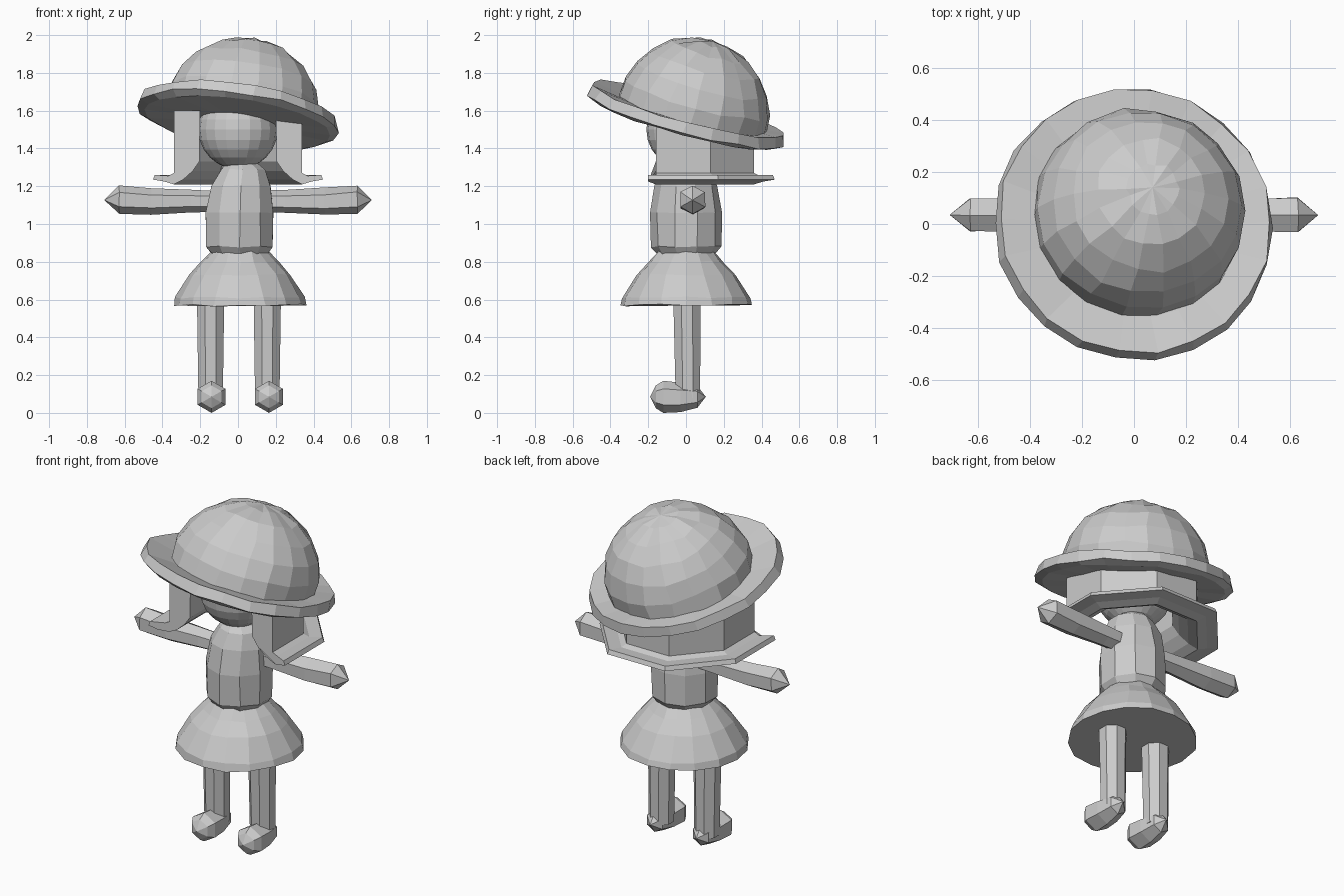
import bpy, bmesh, math, random
from mathutils import Vector, Matrix

if "Cube" in bpy.data.objects:
    bpy.data.objects.remove(bpy.data.objects["Cube"])

random.seed(4)
grey = bpy.data.materials.new("plain grey")
grey.diffuse_color = (0.6, 0.6, 0.6, 1)
grey.use_nodes = True
grey.node_tree.nodes["Principled BSDF"].inputs["Base Color"].default_value = grey.diffuse_color


def finish(name, bm):
    bmesh.ops.recalc_face_normals(bm, faces=bm.faces[:])
    me = bpy.data.meshes.new(name)
    bm.to_mesh(me)
    bm.free()
    me.materials.append(grey)
    ob = bpy.data.objects.new(name, me)
    bpy.context.collection.objects.link(ob)
    return ob


def loft(name, rings, sides, matrix=Matrix(), turn=0.0, jitter=0.0):
    """Rings are (height, radius, offset_x, offset_y); radius 0 makes a tip."""
    bm = bmesh.new()
    loops = []
    for h, r, ox, oy in rings:
        n = 1 if r == 0 else sides
        loop = []
        for i in range(n):
            a = math.tau * i / sides + turn
            co = Vector((ox + r * math.cos(a), oy + r * math.sin(a), h))
            co += Vector([random.uniform(-jitter, jitter) for _ in range(3)])
            loop.append(bm.verts.new(matrix @ co))
        loops.append(loop)
    for a, b in zip(loops, loops[1:]):
        for i in range(sides):
            j = (i + 1) % sides
            quad = [a[i % len(a)], a[j % len(a)], b[j % len(b)], b[i % len(b)]]
            bm.faces.new(list(dict.fromkeys(quad)))
    for loop in (loops[0], loops[-1]):
        if len(loop) > 1:
            bm.faces.new(loop)
    return finish(name, bm)


# Tilted hat: flat brim and faceted dome
tilt = Vector((0, 0, 1)).rotation_difference(Vector((0.14, 0.27, 1))).to_matrix().to_4x4()
hat_frame = Matrix.Translation((0, 0, 1.57)) @ tilt
loft("hat_brim", [(-0.03, 0, 0, 0), (-0.035, 0.50, 0, 0), (-0.015, 0.54, 0, 0),
                  (0.04, 0.525, 0, 0), (0.02, 0.38, 0, 0), (0.02, 0, 0, 0)],
     22, hat_frame, jitter=0.006)
loft("hat_dome", [(0.0, 0.405, 0.01, 0.03), (0.11, 0.40, 0.015, 0.03),
                  (0.21, 0.365, 0.02, 0.03), (0.30, 0.30, 0.02, 0.03),
                  (0.37, 0.21, 0.02, 0.03), (0.415, 0.10, 0.02, 0.03),
                  (0.425, 0, 0.02, 0.03)], 18, hat_frame, jitter=0.008)

# Head
bm = bmesh.new()
bmesh.ops.create_uvsphere(bm, u_segments=20, v_segments=12, radius=0.21,
                          matrix=Matrix.Translation((0, 0, 1.50)))
finish("head", bm)

# Hair: bob wall around the back of the head with a flared, stepped lip
path = [(0.34, -0.16), (0.34, 0.13), (0.14, 0.36)]
path += [(-x, y) for x, y in reversed(path)]
section = [(0.0, 1.60), (0.0, 1.27), (0.03, 1.255), (0.10, 1.26), (0.11, 1.235),
           (0.05, 1.225), (0.0, 1.21), (-0.05, 1.235), (-0.10, 1.28),
           (-0.135, 1.33), (-0.14, 1.60)]
bm = bmesh.new()
columns = []
for k, (x, y) in enumerate(path):
    p = Vector((x, y))
    normals = []
    for a, b in ((k - 1, k), (k, k + 1)):
        if a >= 0 and b < len(path):
            d = Vector(path[b]) - Vector(path[a])
            normals.append(Vector((d.y, -d.x)).normalized())
    m = sum(normals, Vector((0, 0))).normalized()
    m /= m.dot(normals[0])
    end = k in (0, len(path) - 1)
    col = []
    for off, z in section:
        q = p + m * off
        # Lip ends sweep slightly forwards
        fy = q.y - (0.04 if end and off > 0.04 else 0)
        col.append(bm.verts.new((q.x, fy, z)))
    columns.append(col)
n = len(section)
for a, b in zip(columns, columns[1:]):
    for i in range(n):
        j = (i + 1) % n
        bm.faces.new((a[i], a[j], b[j], b[i]))
bm.faces.new(columns[0])
bm.faces.new(columns[-1])
finish("hair", bm)

# Body
loft("torso", [(0.83, 0.145, 0.01, 0), (0.88, 0.185, 0.01, 0), (1.06, 0.187, 0.01, 0),
               (1.20, 0.165, 0.015, 0), (1.29, 0.125, 0.025, 0), (1.32, 0.09, 0.02, 0)],
     10, turn=math.pi / 10, jitter=0.004)
loft("skirt", [(0.57, 0.35, 0.01, 0), (0.61, 0.34, 0.01, 0), (0.73, 0.265, 0.01, 0),
               (0.80, 0.20, 0.01, 0), (0.86, 0.145, 0.01, 0)], 16, jitter=0.006)

# Arms, legs and shoes on both sides
for side, s in (("left", -1), ("right", 1)):
    arm_frame = Matrix.Translation((0, 0.035, 1.12)) @ Matrix.Rotation(s * math.pi / 2, 4, 'Y')
    loft(side + "_arm", [(0.08, 0.055, 0, 0), (0.25, 0.06, 0, 0), (0.46, 0.072, 0, 0),
                         (0.63, 0.075, -s * 0.01, 0), (0.71, 0, -s * 0.005, 0)],
         6, arm_frame, jitter=0.003)
    x = 0.005 + s * 0.15
    loft(side + "_leg", [(0.08, 0.07, x, 0.01), (0.60, 0.078, x, 0.005)],
         8, turn=math.pi / 8)
    shoe_frame = Matrix.Translation((0.012 + s * 0.152, 0, 0.085)) @ Matrix.Rotation(math.pi / 2, 4, 'X')
    loft(side + "_shoe", [(-0.105, 0, 0, 0), (-0.06, 0.058, 0, 0), (0.03, 0.078, 0, -0.003),
                          (0.12, 0.085, 0, 0), (0.16, 0.06, 0, 0), (0.19, 0, 0, 0)],
         6, shoe_frame, turn=math.pi / 6)
